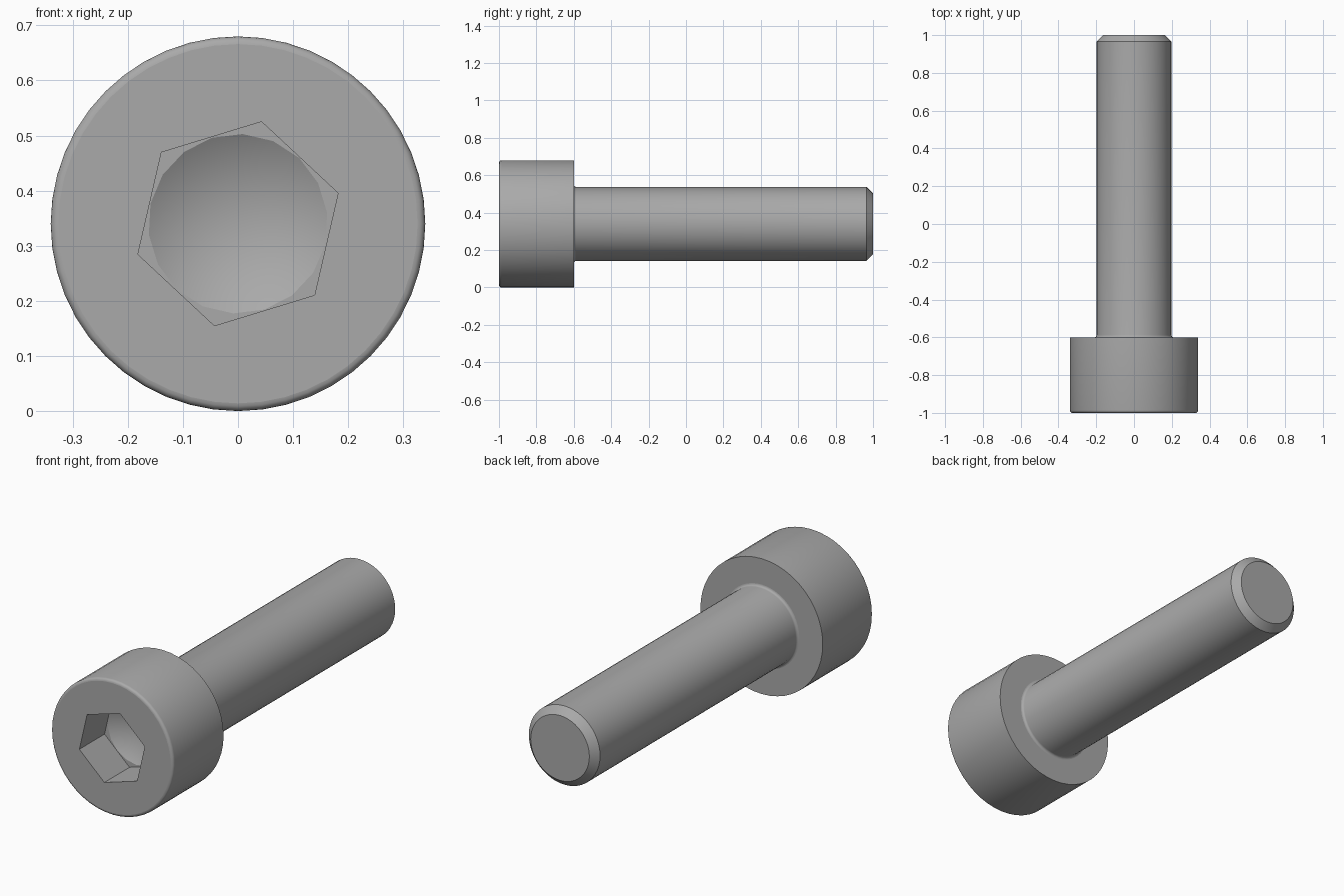
import bpy
import bmesh
from math import cos, sin, pi, radians
from mathutils import Vector

if "Cube" in bpy.data.objects:
    bpy.data.objects.remove(bpy.data.objects["Cube"], do_unlink=True)

AXIS_Z = 0.34
HEAD_R, SHAFT_R = 0.34, 0.198
FRONT, HEAD_BACK, TIP = -1.0, -0.6, 1.0
SIDES = 48

steel = bpy.data.materials.new("grey steel")
steel.use_nodes = True
grey = (0.4, 0.4, 0.4, 1)
steel.diffuse_color = grey
steel.node_tree.nodes["Principled BSDF"].inputs["Base Color"].default_value = grey

bm = bmesh.new()


def ring(radius, y, sides=SIDES, phase=0.0):
    """Closed loop of vertices around the bolt axis."""
    return [bm.verts.new((radius * cos(phase + 2 * pi * i / sides), y,
                          AXIS_Z + radius * sin(phase + 2 * pi * i / sides)))
            for i in range(sides)]


def skin(a, b):
    """Quads between two loops with the same number of vertices."""
    n = len(a)
    for i in range(n):
        bm.faces.new((a[i], a[(i + 1) % n], b[(i + 1) % n], b[i]))


def loop_edges(loop):
    n = len(loop)
    return [e for i in range(n)
            if (e := bm.edges.get((loop[i], loop[(i + 1) % n])))]


def flat_annulus(outer, inner):
    """Flat face with a hole, between loops of different counts."""
    bmesh.ops.triangle_fill(bm, use_beauty=True, normal=Vector((0, -1, 0)),
                            edges=loop_edges(outer) + loop_edges(inner))


def arc(cr, cy, size, start, end, steps=4):
    """Rounded corner as (radius, y) points."""
    angles = [radians(start + (end - start) * i / steps) for i in range(steps + 1)]
    return [(cr + size * cos(a), cy + size * sin(a)) for a in angles]


# Outer profile: rounded head rim, flat underside, neck fillet, chamfered tip
rim, neck, chamfer = 0.014, 0.012, 0.035
profile = arc(HEAD_R - rim, FRONT + rim, rim, -90, 0)
profile += [(HEAD_R, HEAD_BACK)]
profile += arc(SHAFT_R + neck, HEAD_BACK + neck, neck, 270, 180)
profile += [(SHAFT_R, TIP - chamfer), (SHAFT_R - chamfer, TIP)]
loops = [ring(r, y) for r, y in profile]
for a, b in zip(loops, loops[1:]):
    skin(a, b)
bm.faces.new(loops[-1])

# Hex socket with a conical drilled bottom
depth, hex_phase = 0.2, radians(17)
hex_top = ring(0.19, FRONT, 6, hex_phase)
hex_floor = ring(0.19, FRONT + depth, 6, hex_phase)
skin(hex_top, hex_floor)
drill = ring(0.163, FRONT + depth, 18, hex_phase + radians(30))
apex = bm.verts.new((0, FRONT + depth + 0.094, AXIS_Z))
for i in range(len(drill)):
    bm.faces.new((drill[i], drill[(i + 1) % len(drill)], apex))
flat_annulus(loops[0], hex_top)
flat_annulus(hex_floor, drill)

bmesh.ops.recalc_face_normals(bm, faces=bm.faces[:])
mesh = bpy.data.meshes.new("socket_bolt")
bm.to_mesh(mesh)
bm.free()
mesh.materials.append(steel)

bolt = bpy.data.objects.new("socket_bolt", mesh)
bpy.context.collection.objects.link(bolt)
bpy.ops.object.select_all(action="DESELECT")
bolt.select_set(True)
bpy.context.view_layer.objects.active = bolt
bpy.ops.object.shade_smooth_by_angle(angle=radians(30))

# Keep the end faces perfectly flat
for p in mesh.polygons:
    if abs(p.normal.y) > 0.999:
        p.use_smooth = False
